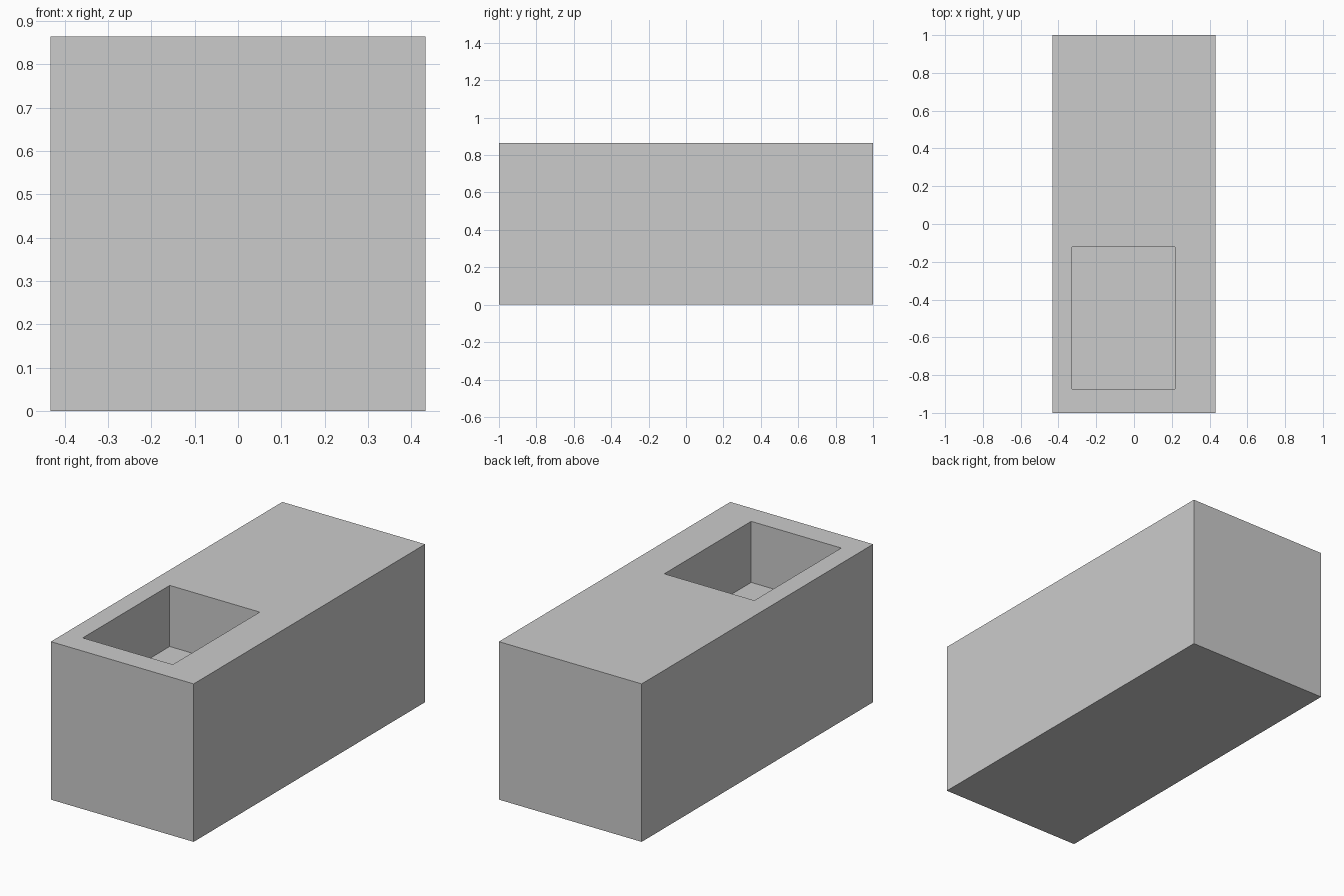
import bpy

if "Cube" in bpy.data.objects:
    bpy.data.objects.remove(bpy.data.objects["Cube"])


def box(name, x, y, z):
    """Axis-aligned box from (min, max) ranges."""
    bpy.ops.mesh.primitive_cube_add(size=1, location=[sum(r) / 2 for r in (x, y, z)])
    ob = bpy.context.object
    ob.name = name
    ob.scale = [r[1] - r[0] for r in (x, y, z)]
    bpy.ops.object.transform_apply(location=True, rotation=False, scale=True)
    return ob


# Solid block and the rectangular pocket sunk into its top
block = box("block", (-0.432, 0.432), (-1, 1), (0, 0.864))
pocket = box("pocket_cutter", (-0.328, 0.217), (-0.873, -0.122), (0.53, 1.1))

cut = block.modifiers.new("pocket", 'BOOLEAN')
cut.operation = 'DIFFERENCE'
cut.solver = 'EXACT'
cut.object = pocket

# Bake the cut and remove the helper
bpy.context.view_layer.objects.active = block
bpy.ops.object.modifier_apply(modifier=cut.name)
bpy.data.objects.remove(pocket)
